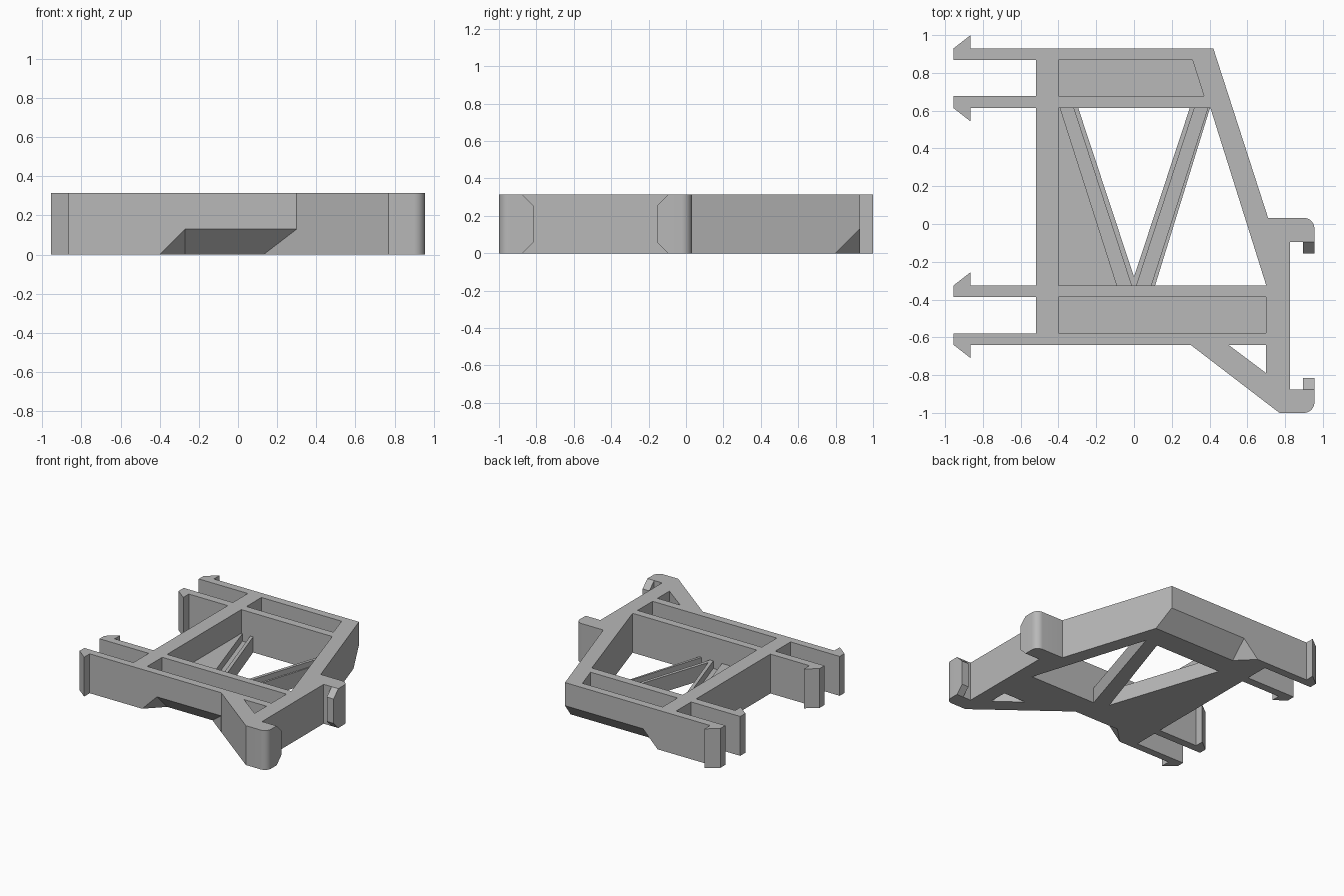
import bpy, bmesh, math

if "Cube" in bpy.data.objects:
    bpy.data.objects.remove(bpy.data.objects["Cube"])

TOP = 0.315      # full frame height
WEB = 0.125      # height of the low bracing and pocket floors

grey = bpy.data.materials.new("neutral_grey")
grey.use_nodes = True
grey.diffuse_color = (0.48, 0.48, 0.48, 1)
grey.node_tree.nodes["Principled BSDF"].inputs["Base Color"].default_value = (0.48, 0.48, 0.48, 1)


def make_object(name, bm):
    bmesh.ops.recalc_face_normals(bm, faces=bm.faces[:])
    mesh = bpy.data.meshes.new(name)
    bm.to_mesh(mesh)
    bm.free()
    mesh.materials.append(grey)
    obj = bpy.data.objects.new(name, mesh)
    bpy.context.collection.objects.link(obj)
    return obj


def prism(name, points, z0, z1):
    """Extrude a plan outline from z0 to z1."""
    bm = bmesh.new()
    face = bm.faces.new([bm.verts.new((x, y, z0)) for x, y in points])
    new = bmesh.ops.extrude_face_region(bm, geom=[face])["geom"]
    verts = [v for v in new if isinstance(v, bmesh.types.BMVert)]
    bmesh.ops.translate(bm, verts=verts, vec=(0, 0, z1 - z0))
    return make_object(name, bm)


def hull(name, points):
    bm = bmesh.new()
    bmesh.ops.convex_hull(bm, input=[bm.verts.new(p) for p in points])
    bmesh.ops.dissolve_limit(bm, angle_limit=0.01, verts=bm.verts[:], edges=bm.edges[:])
    return make_object(name, bm)


def combine(target, tool, operation):
    mod = target.modifiers.new(tool.name, 'BOOLEAN')
    mod.operation, mod.object, mod.solver = operation, tool, 'EXACT'
    bpy.context.view_layer.objects.active = target
    bpy.ops.object.modifier_apply(modifier=mod.name)
    bpy.data.objects.remove(tool)


def arc(cx, cy, r, start, steps=8):
    """Quarter circle running clockwise from the start angle."""
    angles = [math.radians(start - 90 * i / steps) for i in range(steps + 1)]
    return [(cx + r * math.cos(a), cy + r * math.sin(a)) for a in angles]


def barbed_arm(outer, inner):
    """Snap arm from its outer root to its inner root, barb on the outer side."""
    barb = outer + math.copysign(0.07, outer - inner)
    return [(-0.52, outer), (-0.865, outer), (-0.865, barb),
            (-0.955, outer), (-0.955, inner), (-0.52, inner)]


# Frame outline, clockwise from the lower left arm
outline = barbed_arm(-0.64, -0.58)
outline += barbed_arm(-0.325, -0.387)[::-1]
outline += barbed_arm(0.613, 0.678)
outline += barbed_arm(0.93, 0.867)[::-1]
outline += [(0.42, 0.93), (0.71, 0.032)]
outline += arc(0.9, -0.023, 0.055, 90)
outline += [(0.955, -0.095), (0.825, -0.095), (0.825, -0.875), (0.955, -0.875)]
outline += arc(0.9, -0.945, 0.055, 0)
outline += [(0.77, -1), (0.3, -0.64)]
frame = prism("clip_frame", outline, 0, TOP)

# Clip tips, bevelled above and below
for root, way in ((-0.095, -1), (-0.875, 1)):
    profile = [(root - way * 0.02, 0), (root - way * 0.02, TOP), (root, 0), (root, TOP),
               (root + way * 0.06, 0.06), (root + way * 0.06, TOP - 0.06)]
    tip = hull("clip_tip", [(x, y, z) for x in (0.895, 0.955) for y, z in profile])
    combine(frame, tip, 'UNION')

# Pockets, centre well, braces and through holes
LOW, HIGH = -0.1, 0.5
cuts = {
    "back_pocket": ([(-0.4, 0.867), (0.31, 0.867), (0.37, 0.678), (-0.4, 0.678)], WEB, HIGH),
    "front_pocket": ([(-0.4, -0.387), (0.7, -0.387), (0.7, -0.577), (-0.4, -0.577)], WEB, HIGH),
    "centre_well": ([(-0.4, 0.613), (0.405, 0.613), (0.7, -0.325), (-0.4, -0.325)], WEB, HIGH),
    "middle_hole": ([(-0.295, 0.613), (0.295, 0.613), (0, -0.28)], LOW, 0.2),
    "side_hole": ([(0.402, 0.613), (0.405, 0.613), (0.7, -0.325), (0.112, -0.325)], LOW, 0.2),
    "corner_hole": ([(0.5, -0.64), (0.7, -0.64), (0.7, -0.79)], LOW, HIGH),
}
for side, label in ((-1, "left"), (1, "right")):
    groove = [(0.39, 0.613), (0.32, 0.613), (0.014, -0.325), (0.09, -0.325)]
    cuts[label + "_brace_groove"] = ([(side * x, y) for x, y in groove], 0.065, 0.2)
for name, (points, z0, z1) in cuts.items():
    combine(frame, prism(name, points, z0, z1), 'DIFFERENCE')


def edge_wedge(wall, way, x_in, x_out):
    """Cut a 45 degree bevel under a long wall, with a slanted left end."""
    out, inn = wall + way * 0.1, wall - way * 0.23
    return hull("edge_wedge", [(-0.6, out, -0.1), (-0.27, out, 0.23), (-0.27, inn, -0.1),
                               (x_out, out, 0.23), (x_out, out, -0.1), (x_in, inn, -0.1)])


# Bevels under the back and front walls
combine(frame, edge_wedge(0.93, 1, 0.7, 0.7), 'DIFFERENCE')
combine(frame, edge_wedge(-0.64, -1, 0.0, 0.43), 'DIFFERENCE')

# Smooth the rounded clip corners only
bpy.ops.object.select_all(action='DESELECT')
frame.select_set(True)
bpy.context.view_layer.objects.active = frame
bpy.ops.object.shade_smooth_by_angle(angle=math.radians(25))
